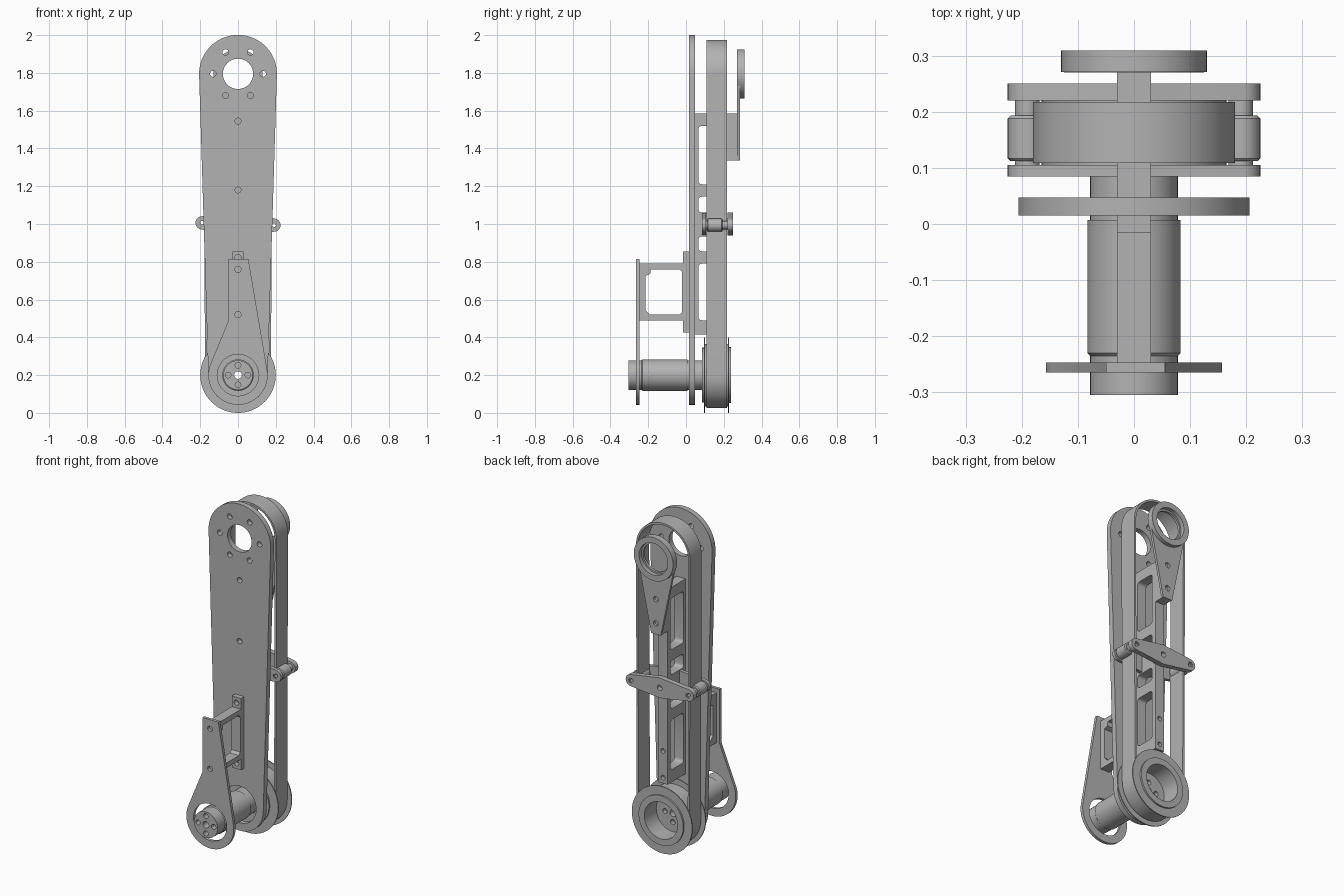
import bpy, bmesh
from math import sin, cos, pi, radians
from mathutils import Vector, geometry

if "Cube" in bpy.data.objects:
    bpy.data.objects.remove(bpy.data.objects["Cube"])

grey = bpy.data.materials.new("machined grey")
grey.use_nodes = True
grey.diffuse_color = (0.45, 0.45, 0.45, 1)
grey.node_tree.nodes["Principled BSDF"].inputs["Base Color"].default_value = grey.diffuse_color

LOW, HIGH = 0.2, 1.795  # heights of the two joint axes


def finish(name, mesh):
    """Clean the mesh, make an object of it and shade it."""
    bm = bmesh.new()
    bm.from_mesh(mesh)
    bmesh.ops.remove_doubles(bm, verts=bm.verts, dist=1e-5)
    bmesh.ops.recalc_face_normals(bm, faces=bm.faces)
    bm.to_mesh(mesh)
    bm.free()
    mesh.materials.clear()
    mesh.materials.append(grey)
    obj = bpy.data.objects.new(name, mesh)
    bpy.context.collection.objects.link(obj)
    shade(obj)
    return obj


def shade(obj):
    bpy.ops.object.select_all(action="DESELECT")
    obj.select_set(True)
    bpy.context.view_layer.objects.active = obj
    bpy.ops.object.shade_smooth_by_angle(angle=radians(30))


def arc(x, z, r, start=0, end=360, n=48):
    full = end - start == 360
    steps = n if full else n - 1
    return [(x + r * cos(radians(start + (end - start) * i / steps)),
             z + r * sin(radians(start + (end - start) * i / steps))) for i in range(n)]


def hull(*groups):
    """Outline stretched around several groups of points."""
    pts = [Vector(p) for g in groups for p in g]
    return [tuple(pts[i]) for i in geometry.convex_hull_2d(pts)]


def box(a0, a1, b0, b1):
    return [(a0, b0), (a1, b0), (a1, b1), (a0, b1)]


def round_box(a0, a1, b0, b1, r=0.02):
    return hull(*[arc(a, b, r, n=16) for a in (a0 + r, a1 - r) for b in (b0 + r, b1 - r)])


def plate(name, outline, holes, lo, hi, sideways=False):
    """Extrude an outline with holes along y, or along x when sideways."""
    curve = bpy.data.curves.new(name, "CURVE")
    curve.dimensions, curve.fill_mode = "2D", "BOTH"
    curve.extrude = (hi - lo) / 2
    for loop in [outline] + holes:
        s = curve.splines.new("POLY")
        s.points.add(len(loop) - 1)
        for p, (a, b) in zip(s.points, loop):
            p.co = (a, b, 0, 1)
        s.use_cyclic_u = True
    temp = bpy.data.objects.new("temp", curve)
    bpy.context.collection.objects.link(temp)
    bpy.context.view_layer.update()
    mesh = bpy.data.meshes.new_from_object(temp.evaluated_get(bpy.context.evaluated_depsgraph_get()))
    bpy.data.objects.remove(temp)
    mid = (lo + hi) / 2
    for v in mesh.vertices:
        a, b, c = v.co
        v.co = (c + mid, a, b) if sideways else (a, mid - c, b)
    mesh.name = name
    return finish(name, mesh)


def lathe(name, profile, x, z, n=64):
    """Turn a closed (radius, y) profile around an axis along y."""
    bm = bmesh.new()
    rings = [[bm.verts.new((x + r * cos(2 * pi * i / n), y, z + r * sin(2 * pi * i / n)))
              for i in range(n)] for r, y in profile]
    for k, ring in enumerate(rings):
        nxt = rings[(k + 1) % len(rings)]
        for i in range(n):
            j = (i + 1) % n
            bm.faces.new((ring[i], ring[j], nxt[j], nxt[i]))
    mesh = bpy.data.meshes.new(name)
    bm.to_mesh(mesh)
    bm.free()
    return finish(name, mesh)


def drill(obj, centres, r, lo, hi):
    """Cut round holes along y."""
    for x, z in centres:
        cutter = plate("cutter", arc(x, z, r, n=24), [], lo, hi)
        mod = obj.modifiers.new("hole", "BOOLEAN")
        mod.operation, mod.object, mod.solver = "DIFFERENCE", cutter, "EXACT"
        bpy.context.view_layer.objects.active = obj
        bpy.ops.object.modifier_apply(modifier=mod.name)
        bpy.data.objects.remove(cutter)
    shade(obj)


def screw(z, x=0.0):
    return arc(x, z, 0.016, n=24)


# Main link plate
bolt_circle = [screw(z, x) for x, z in arc(0, HIGH, 0.132, n=6)]
plate("main_plate", hull(arc(0, HIGH, 0.206, n=96), arc(0, LOW, 0.157, n=96)),
      [arc(0, HIGH, 0.08), arc(0, LOW, 0.11)] + bolt_circle
      + [screw(z) for z in (1.545, 1.18)], 0.015, 0.047)

# Front support plate
plate("front_plate",
      arc(0, LOW, 0.157, 157.5, 369.7) + [(0.055, 0.815), (-0.05, 0.815), (-0.05, 0.49)],
      [arc(0, LOW, 0.11), screw(0.76), screw(0.52)], -0.265, -0.247)

# Bracket holding the front plate
plate("front_bracket", box(-0.247, -0.015, 0.49, 0.79),
      [[(-0.215, 0.545), (-0.19, 0.52), (-0.035, 0.52), (-0.015 - 0.005, 0.535),
        (-0.02, 0.745), (-0.035, 0.76), (-0.185, 0.76), (-0.19, 0.735), (-0.215, 0.725)]],
      -0.03, 0.03, sideways=True)
plate("bracket_foot", box(-0.03, 0.03, 0.425, 0.855), [screw(0.822), screw(0.458)], -0.015, 0.015)

# Ladder spine behind the main plate
windows = [(0.49, 0.79), (0.855, 0.935), (1.06, 1.145), (1.21, 1.52)]
spine = plate("spine", box(0.047, 0.218, 0.415, 1.585),
              [round_box(0.065, 0.19, a, b) for a, b in windows], -0.03, 0.03, sideways=True)
drill(spine, [(0, 0.45), (0, 0.61)], 0.014, 0.195, 0.23)

# Rear upper bearing support
plate("rear_spacer", box(-0.03, 0.03, 1.335, 1.585), [], 0.218, 0.27)
plate("rear_plate", hull(arc(0, HIGH, 0.125), box(-0.032, 0.032, 1.335, 1.36)),
      [arc(0, HIGH, 0.085), screw(1.545), screw(1.4)], 0.27, 0.285)
lathe("rear_ring", [(0.095, 0.271), (0.13, 0.271), (0.13, 0.309), (0.095, 0.309)], 0, HIGH)

# Drive belt
plate("belt", hull(arc(0, HIGH, 0.18, n=96), arc(0, LOW, 0.175, n=96)),
      [hull(arc(0, HIGH, 0.168, n=96), arc(0, LOW, 0.163, n=96))], 0.109, 0.217)

# Drive pulley with flanges and rear recess
pulley = lathe("pulley", [
    (0.02, 0.086), (0.145, 0.086), (0.145, 0.095), (0.2, 0.095), (0.2, 0.101), (0.165, 0.101),
    (0.165, 0.222), (0.2, 0.222), (0.2, 0.228), (0.148, 0.228), (0.148, 0.238),
    (0.11, 0.238), (0.11, 0.125), (0.02, 0.125)], 0, LOW)

# Drive shaft housing
shaft = lathe("drive_shaft", [
    (0.02, -0.305), (0.078, -0.305), (0.078, -0.235), (0.083, -0.23), (0.083, 0.007),
    (0.078, 0.007), (0.078, 0.086), (0.02, 0.086)], 0, LOW)
shaft_bolts = arc(0, LOW, 0.052, n=4)
drill(shaft, shaft_bolts, 0.015, -0.32, -0.26)
drill(pulley, shaft_bolts, 0.015, 0.1, 0.14)

# Belt tensioner: two arms, slightly tilted, with rollers between
ends = [(-0.19, 1.006), (0.19, 0.994)]
arm = hull(arc(0, 1, 0.06, 50, 130, 12), arc(0, 1, 0.06, 230, 310, 12),
           *[arc(x, z, 0.035) for x, z in ends])
for name, lo, hi in (("front_tensioner_arm", 0.085, 0.105), ("rear_tensioner_arm", 0.22, 0.25)):
    plate(name, arm, [screw(z, x) for x, z in ends + [(0, 1)]], lo, hi)
for side, (x, z) in zip(("right", "left"), ends):
    lathe(side + "_roller", [(0.016, 0.112), (0.03, 0.112), (0.035, 0.117), (0.035, 0.188),
                             (0.03, 0.193), (0.016, 0.193)], x, z, 32)
    lathe(side + "_roller_pin", [(0.01, 0.09), (0.016, 0.09), (0.016, 0.105), (0.022, 0.105),
                                 (0.022, 0.22), (0.016, 0.22), (0.016, 0.245), (0.01, 0.245)],
          x, z, 24)
